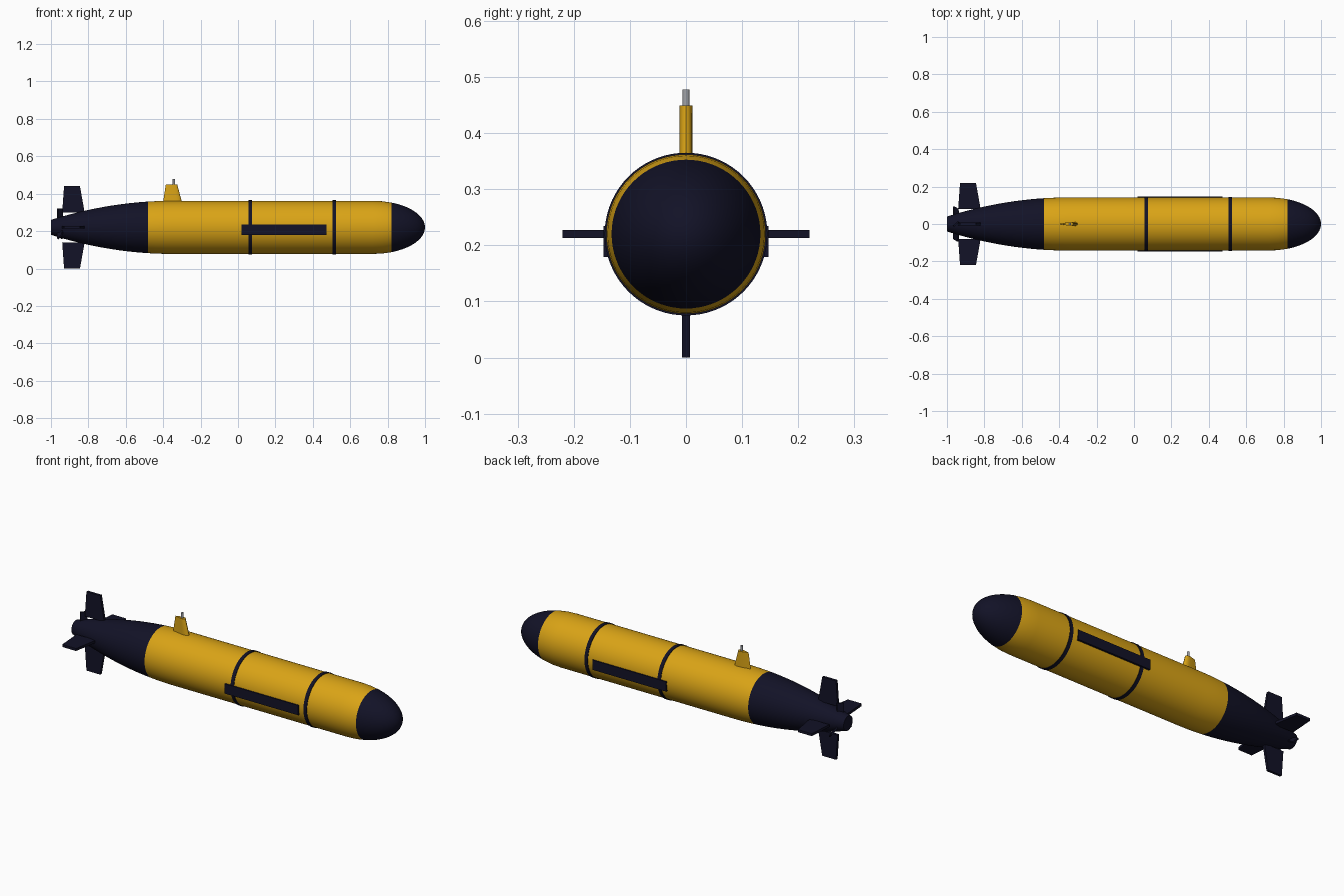
import bpy, bmesh, math
from mathutils import Matrix, Vector

cube = bpy.data.objects.get("Cube")
if cube:
    bpy.data.objects.remove(cube, do_unlink=True)

AXIS_Z = 0.22   # height of the hull centreline
RADIUS = 0.142


def material(name, rgb):
    m = bpy.data.materials.new(name)
    m.use_nodes = True
    m.diffuse_color = (*rgb, 1)
    m.node_tree.nodes["Principled BSDF"].inputs["Base Color"].default_value = (*rgb, 1)
    return m


yellow = material("yellow", (0.70, 0.37, 0.008))
navy = material("dark navy", (0.006, 0.006, 0.02))
grey = material("mast grey", (0.35, 0.36, 0.38))


def make(name, bm, mats, smooth=True, angle=35):
    bmesh.ops.recalc_face_normals(bm, faces=bm.faces)
    me = bpy.data.meshes.new(name)
    bm.to_mesh(me)
    bm.free()
    ob = bpy.data.objects.new(name, me)
    bpy.context.collection.objects.link(ob)
    for m in mats:
        me.materials.append(m)
    if smooth:
        bpy.ops.object.select_all(action='DESELECT')
        ob.select_set(True)
        bpy.context.view_layer.objects.active = ob
        bpy.ops.object.shade_smooth_by_angle(angle=math.radians(angle))
    return ob


def lathe(profile, steps=72, closed=False):
    """Spin (x, radius) points about the hull axis."""
    bm = bmesh.new()
    vs = [bm.verts.new((x, 0, AXIS_Z + r)) for x, r in profile]
    pairs = list(zip(vs, vs[1:])) + ([(vs[-1], vs[0])] if closed else [])
    edges = [bm.edges.new(p) for p in pairs]
    bmesh.ops.spin(bm, geom=vs + edges, cent=(0, 0, AXIS_Z), axis=(1, 0, 0),
                   angle=math.tau, steps=steps, use_merge=False)
    bmesh.ops.remove_doubles(bm, verts=bm.verts, dist=1e-5)
    return bm


def loft(lower, upper):
    """Solid between two matching rings of points."""
    bm = bmesh.new()
    a = [bm.verts.new(p) for p in lower]
    b = [bm.verts.new(p) for p in upper]
    bm.faces.new(a)
    bm.faces.new(b)
    n = len(a)
    for i in range(n):
        bm.faces.new((a[i], a[(i + 1) % n], b[(i + 1) % n], b[i]))
    return bm


# Hull: tapering tail, straight middle, elliptical nose
TAIL, NOSE = -0.48, 0.82


def hull_radius(x):
    if x < -0.35:
        return RADIUS - 0.102 * ((-0.35 - x) / 0.65) ** 2
    if x > 0.72:
        return RADIUS * math.sqrt(max(0, 1 - ((x - 0.72) / 0.28) ** 2))
    return RADIUS


stations = [-1 + 0.04 * i for i in range(13)] + [TAIL, -0.44, -0.40, -0.35, 0.2, 0.72, 0.77, NOSE]
stations += [0.72 + 0.28 * math.sin(math.radians(a)) for a in range(27, 90, 7)] + [1.0]
stations = sorted(set(round(x, 4) for x in stations))
profile = [(-1, 0)] + [(x, hull_radius(x)) for x in stations]
bm = lathe(profile)
for f in bm.faces:
    f.material_index = 0 if TAIL < f.calc_center_median().x < NOSE else 1
make("hull", bm, [yellow, navy])

# Joint bands around the hull
for label, x in (("middle", 0.065), ("forward", 0.515)):
    ring = [(x - 0.01, 0.138), (x - 0.01, 0.145), (x + 0.01, 0.145), (x + 0.01, 0.138)]
    make(label + "_band", lathe(ring, closed=True), [navy])

# Side sonar strips
for label, s in (("left", 1), ("right", -1)):
    bm = bmesh.new()
    bmesh.ops.create_cube(bm, size=1, matrix=Matrix.Translation((0.247, s * 0.1385, 0.207))
                          @ Matrix.Diagonal((0.455, 0.017, 0.055, 1)))
    make(label + "_side_strip", bm, [navy], smooth=False)

# Four tail fins in a cross
centre = Vector((0, 0, AXIS_Z))
for label, deg in (("top", 0), ("right", 90), ("bottom", 180), ("left", 270)):
    rot = Matrix.Rotation(math.radians(deg), 3, 'X')

    def section(x0, x1, r, t=0.007):
        return [centre + rot @ Vector(p) for p in
                ((x0, -t, r), (x1, -t, r), (x1, t, r), (x0, t, r))]
    make(label + "_fin", loft(section(-0.94, -0.82, 0.08), section(-0.93, -0.845, 0.22)),
         [navy], smooth=False)

# Three pitched propeller blades
for i in range(3):
    rot = Matrix.Rotation(math.tau * i / 3, 3, 'X')

    def blade(r, width, pitch, t=0.004):
        turn = Matrix.Rotation(math.radians(pitch), 3, 'Z')
        return [centre + rot @ (turn @ Vector((x, y, 0)) + Vector((-0.952, 0, r)))
                for x, y in ((-width, -t), (width, -t), (width, t), (-width, t))]
    make(f"propeller_blade_{i + 1}", loft(blade(0.03, 0.018, 35), blade(0.10, 0.018, 50)),
         [navy], smooth=False)


# Streamlined sail: blunt leading edge, pointed trailing edge
def foil(x0, x1, z):
    shape = [(0, 0), (0.3, 0.45), (0.6, 0.9), (0.75, 1), (0.9, 0.8), (0.98, 0.4)]
    pts = shape + [(1, 0)] + [(u, -v) for u, v in reversed(shape[1:])]
    return [(x0 + (x1 - x0) * u, 0.012 * v, z) for u, v in pts]


make("sail", loft(foil(-0.402, -0.297, 0.345), foil(-0.386, -0.325, 0.449)), [yellow])

# Antenna mast
bm = bmesh.new()
bmesh.ops.create_cone(bm, cap_ends=True, segments=16, radius1=0.0065, radius2=0.0065,
                      depth=0.05, matrix=Matrix.Translation((-0.343, 0, 0.453)))
make("antenna_mast", bm, [grey])
